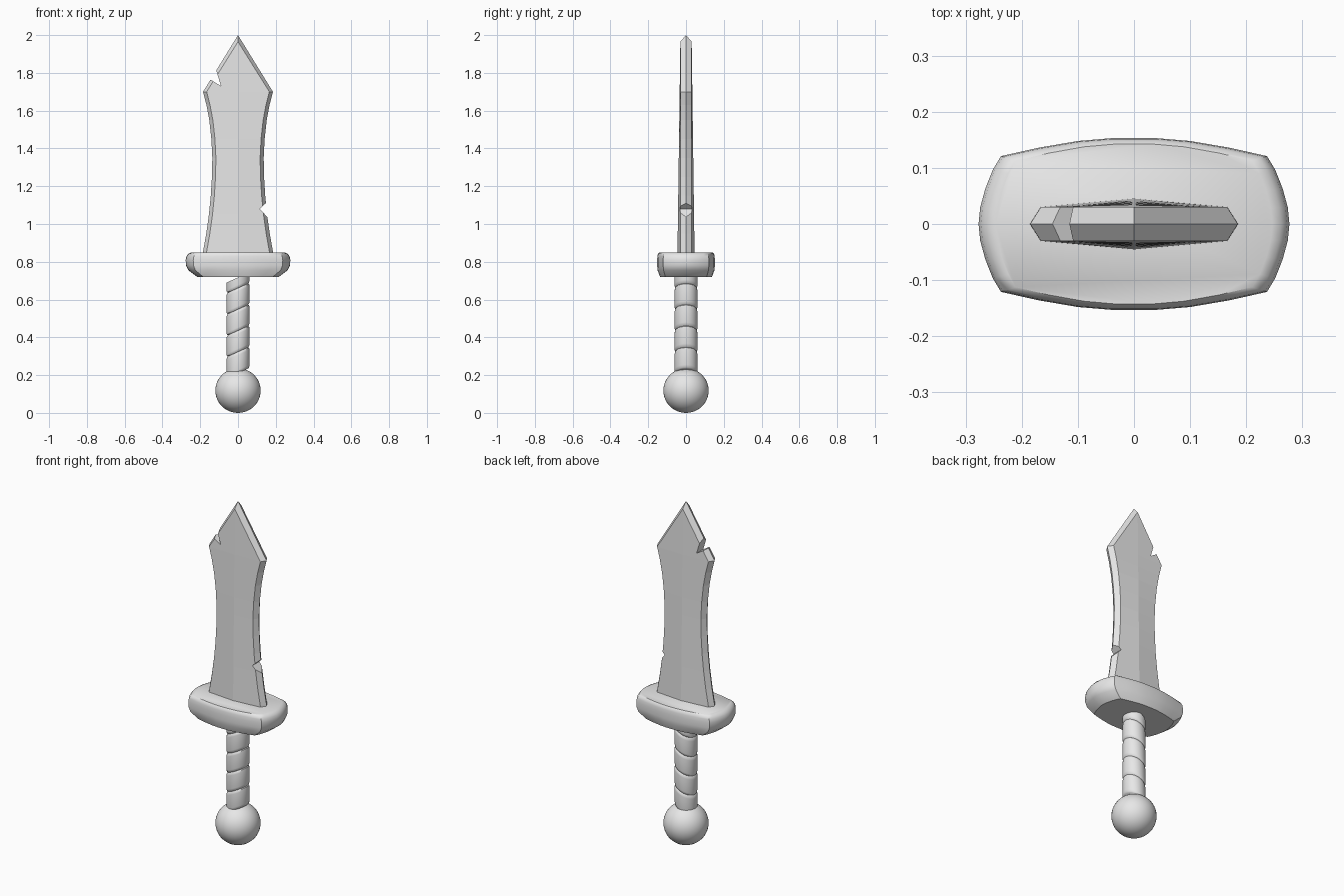
import bpy, bmesh, math

cube = bpy.data.objects.get("Cube")
if cube:
    bpy.data.objects.remove(cube, do_unlink=True)

steel = bpy.data.materials.new("plain_grey")
steel.use_nodes = True
steel.diffuse_color = (0.8, 0.8, 0.8, 1)
steel.node_tree.nodes["Principled BSDF"].inputs["Base Color"].default_value = (0.8, 0.8, 0.8, 1)


def loft(name, rings, smooth=None):
    """Skin closed rings of points, cap both ends and link the object."""
    bm = bmesh.new()
    rows = [[bm.verts.new(p) for p in ring] for ring in rings]
    n = len(rows[0])
    for a, b in zip(rows, rows[1:]):
        for i in range(n):
            j = (i + 1) % n
            bm.faces.new((a[i], a[j], b[j], b[i]))
    bm.faces.new(rows[0][::-1])
    bm.faces.new(rows[-1])
    bmesh.ops.remove_doubles(bm, verts=bm.verts, dist=0.0005)
    bmesh.ops.recalc_face_normals(bm, faces=bm.faces)
    mesh = bpy.data.meshes.new(name)
    bm.to_mesh(mesh)
    bm.free()
    obj = bpy.data.objects.new(name, mesh)
    bpy.context.collection.objects.link(obj)
    mesh.materials.append(steel)
    select(obj)
    if smooth:
        bpy.ops.object.shade_smooth_by_angle(angle=math.radians(smooth))
    return obj


def select(obj):
    bpy.ops.object.select_all(action='DESELECT')
    obj.select_set(True)
    bpy.context.view_layer.objects.active = obj


# Pommel
bpy.ops.mesh.primitive_uv_sphere_add(segments=40, ring_count=24, radius=0.12, location=(0, 0, 0.118))
pommel = bpy.context.object
pommel.name = "pommel"
pommel.scale.z = 0.983
pommel.data.materials.append(steel)
bpy.ops.object.shade_smooth()

# Grip: bands of wrapping separated by tilted grooves
R, PITCH, TILT = 0.061, 0.1125, 0.45
band = [(0, 0.054), (0.04, 0.059), (0.15, R), (0.5, R), (0.85, R), (0.96, 0.059)]
grip_rings = []
for k in range(5):
    for t, r in band:
        z = 0.25 + (k + t - 0.35) * PITCH
        if z < 0.75:
            ring = []
            for i in range(32):
                a = math.tau * i / 32
                x = r * math.cos(a)
                ring.append((x, r * math.sin(a), z + TILT * x))
            grip_rings.append(ring)
loft("grip", grip_rings, 50)

# Guard: rounded four-cornered outline, narrowing below and softly rounded on top
quarter = [(0.277, 0), (0.274, 0.03), (0.265, 0.063), (0.252, 0.096), (0.237, 0.121),
           (0.17, 0.136), (0.1, 0.148), (0.04, 0.153)]
half = quarter + [(-x, y) for x, y in quarter[::-1]]
outline = half + [(x, -y) for x, y in half[-2:0:-1]]
levels = [(0.72, 0.78, 0.9), (0.755, 0.95, 0.985), (0.78, 0.995, 1), (0.81, 1, 1),
          (0.83, 0.985, 0.99), (0.843, 0.945, 0.97), (0.85, 0.89, 0.93)]
loft("guard", [[(x * sx, y * sy, z) for x, y in outline] for z, sx, sy in levels], 35)

# Blade: ridged six-sided section along a waisted outline
stations = [(0.8, 0.192), (0.86, 0.184), (0.95, 0.168), (1.05, 0.154), (1.15, 0.144), (1.25, 0.138),
            (1.35, 0.136), (1.45, 0.141), (1.55, 0.152), (1.63, 0.167), (1.7, 0.185), (2.0, 0)]
EDGE = 0.03
blade_rings = []
for z, w in stations:
    inner = max(w - 0.019, 0)
    zi = 1.965 if w == 0 else z
    ridge = EDGE + 0.015 * (1.965 - zi) / 1.1
    blade_rings.append([(w, 0, z), (inner, EDGE, zi), (0, ridge, zi), (-inner, EDGE, zi),
                        (-w, 0, z), (-inner, -EDGE, zi), (0, -ridge, zi), (inner, -EDGE, zi)])
blade = loft("blade", blade_rings)

# Chips cut out of the blade's edges
chips = [[(0.115, 1.08), (0.19, 1.0), (0.19, 1.15)],
         [(-0.09, 1.73), (-0.117, 1.82), (-0.16, 1.93), (-0.2, 1.798)]]
for n, chip in enumerate(chips):
    cutter = loft("chip_cutter", [[(x, y, z) for x, z in chip] for y in (-0.1, 0.1)])
    cutter.hide_render = True
    select(blade)
    cut = blade.modifiers.new("chip", 'BOOLEAN')
    cut.operation = 'DIFFERENCE'
    cut.solver = 'EXACT'
    cut.object = cutter
    bpy.ops.object.modifier_apply(modifier=cut.name)
    bpy.data.objects.remove(cutter, do_unlink=True)
